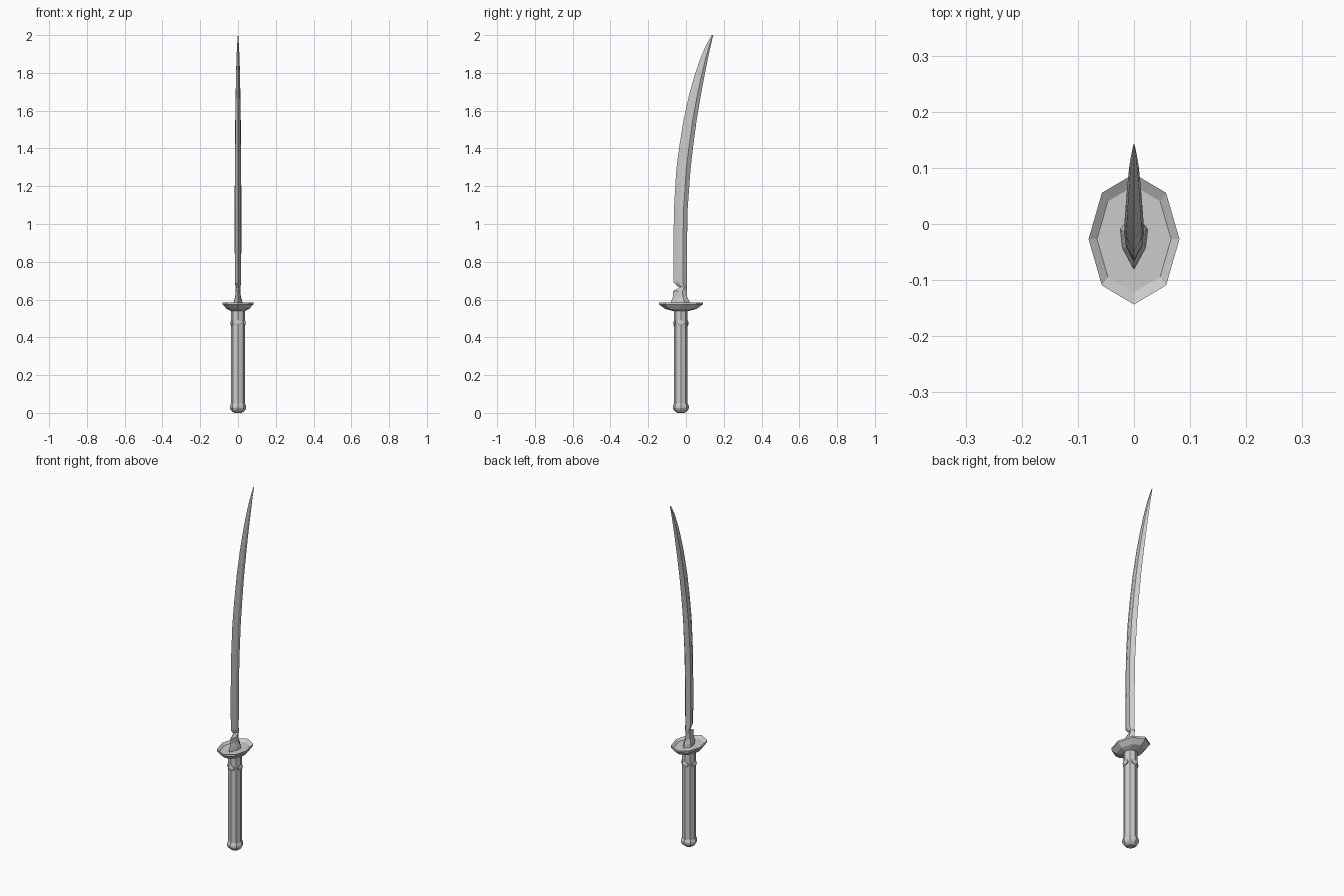
import bpy, bmesh, math
from mathutils import Matrix

CY = -0.027  # grip axis in y


def loft(name, rings):
    """Skin a stack of equal-sized rings and cap both ends."""
    bm = bmesh.new()
    vr = [[bm.verts.new(p) for p in r] for r in rings]
    n = len(vr[0])
    for a, b in zip(vr, vr[1:]):
        for i in range(n):
            j = (i + 1) % n
            bm.faces.new((a[i], a[j], b[j], b[i]))
    bm.faces.new(vr[0][::-1])
    bm.faces.new(vr[-1])
    bmesh.ops.recalc_face_normals(bm, faces=bm.faces)
    me = bpy.data.meshes.new(name)
    bm.to_mesh(me)
    bm.free()
    ob = bpy.data.objects.new(name, me)
    bpy.context.collection.objects.link(ob)
    return ob


def octagon(rx, ry, z, cy=CY):
    return [(rx * math.cos(k * math.pi / 4), cy + ry * math.sin(k * math.pi / 4), z)
            for k in range(8)]


# Pommel: rounded cap at the foot
loft("pommel", [octagon(r, r, z) for r, z in
                [(0.02, 0.0), (0.036, 0.012), (0.043, 0.025), (0.043, 0.036), (0.037, 0.05)]])

# Octagonal grip
loft("grip", [octagon(0.036, 0.036, 0.04), octagon(0.036, 0.036, 0.55)])

# Small studs on the four sides of the grip
for k in range(4):
    stud = loft("grip_stud", [octagon(r, r * 1.3, z, 0) for r, z in
                              [(0.015, 0.03), (0.015, 0.036), (0.008, 0.04)]])
    stud.data.transform(Matrix.Translation((0, CY, 0.475)) @ Matrix.Rotation(k * math.pi / 2, 4, 'Z')
                        @ Matrix.Rotation(math.pi / 2, 4, 'Y'))

# Dished oval guard
loft("guard", [octagon(rx, ry, z) for rx, ry, z in
               [(0.038, 0.045, 0.54), (0.06, 0.085, 0.551), (0.081, 0.1165, 0.575),
                (0.081, 0.1165, 0.585), (0.066, 0.095, 0.574)]])


def section(y0, y1, w, z0, z1):
    """Six-sided blade section: sharp front edge, ridged back."""
    def p(x, t):
        return (x, y0 + (y1 - y0) * t, z0 + (z1 - z0) * t)
    return [p(0, 0), p(w * 0.85, 0.38), p(w, 0.7), p(0, 1), p(-w, 0.7), p(-w * 0.85, 0.38)]


# Collar between guard and blade, with the notch under the cutting edge
loft("blade_collar", [section(*s) for s in
                      [(-0.082, 0.022, 0.025, 0.57, 0.57), (-0.078, 0.018, 0.022, 0.592, 0.592),
                       (-0.069, 0.006, 0.015, 0.615, 0.615), (-0.07, 0.004, 0.013, 0.645, 0.645),
                       (-0.045, 0.004, 0.012, 0.657, 0.66), (-0.035, 0.004, 0.012, 0.668, 0.668)]])

# Curved blade: edge y, spine y, half thickness, edge z, spine z
blade = loft("blade", [section(*s) for s in
                       [(-0.035, 0.004, 0.012, 0.664, 0.664), (-0.05, 0.004, 0.015, 0.674, 0.68),
                        (-0.065, 0.004, 0.016, 0.69, 0.69), (-0.066, 0.005, 0.0175, 0.88, 0.88),
                        (-0.064, 0.009, 0.0175, 1.08, 1.08), (-0.051, 0.024, 0.017, 1.29, 1.29),
                        (-0.034, 0.039, 0.016, 1.42, 1.42), (-0.012, 0.057, 0.0145, 1.555, 1.555),
                        (0.018, 0.08, 0.0125, 1.69, 1.69), (0.045, 0.098, 0.0105, 1.785, 1.785),
                        (0.073, 0.115, 0.0085, 1.87, 1.87), (0.105, 0.131, 0.005, 1.945, 1.945),
                        (0.136, 0.144, 0.001, 2.0, 2.0)]])

bpy.ops.object.select_all(action='DESELECT')
blade.select_set(True)
bpy.context.view_layer.objects.active = blade
bpy.ops.object.shade_smooth_by_angle(angle=math.radians(15))
